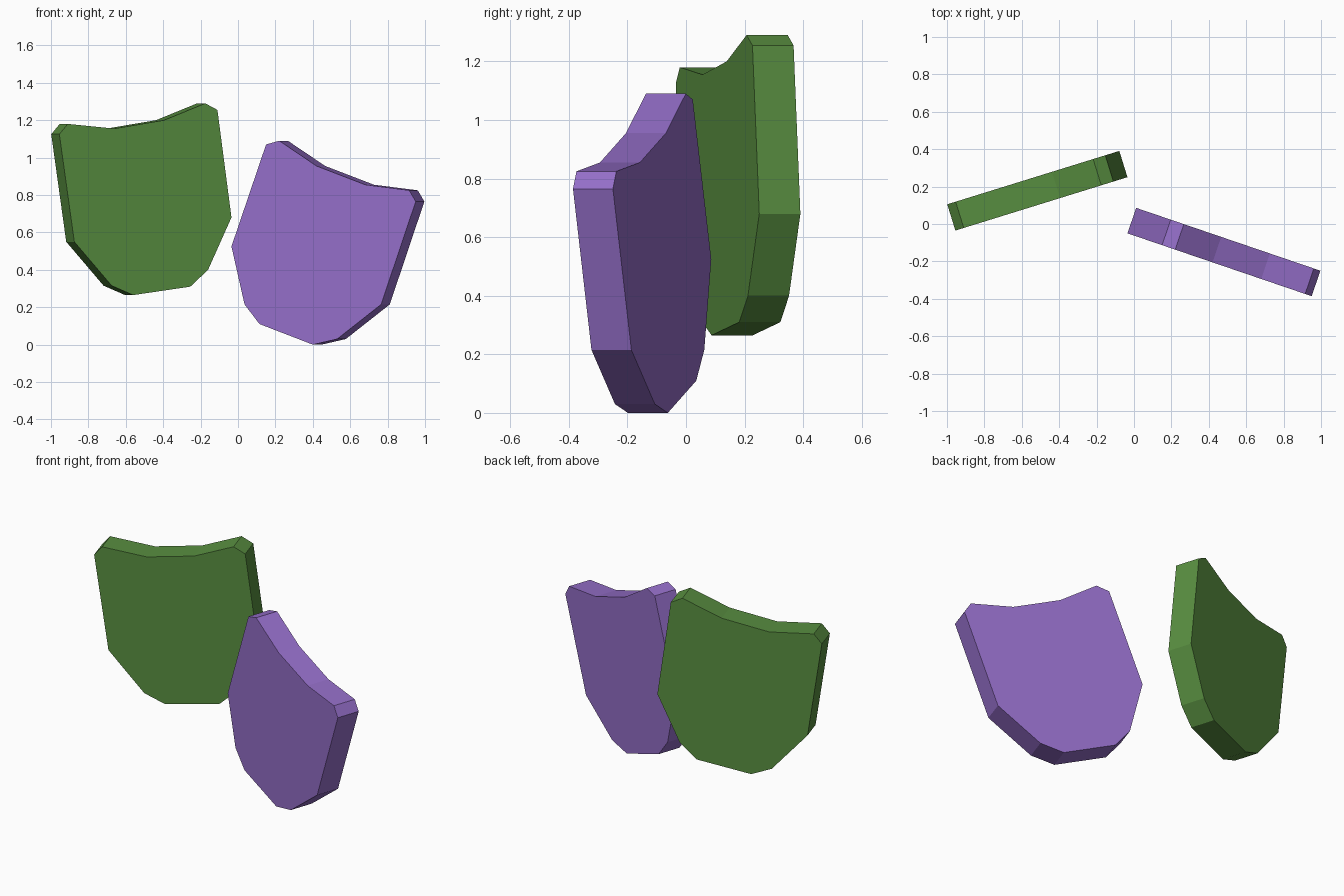
import bpy
import bmesh
from mathutils import Vector

default_cube = bpy.data.objects.get("Cube")
if default_cube:
    bpy.data.objects.remove(default_cube, do_unlink=True)


def make_material(name, rgb):
    mat = bpy.data.materials.new(name)
    mat.use_nodes = True
    mat.diffuse_color = (*rgb, 1)
    mat.node_tree.nodes["Principled BSDF"].inputs["Base Color"].default_value = (*rgb, 1)
    return mat


def make_slab(name, outline, start_y, slope, depth, mat):
    """Extrude an x, z outline, standing on a slanted plan line, by depth."""
    bm = bmesh.new()
    x0 = min(x for x, z in outline)
    verts = [bm.verts.new((x, start_y + (x - x0) * slope, z)) for x, z in outline]
    front = bm.faces.new(verts)
    result = bmesh.ops.extrude_face_region(bm, geom=[front], use_keep_orig=True)
    moved = [g for g in result["geom"] if isinstance(g, bmesh.types.BMVert)]
    offset = Vector((-slope, 1, 0)).normalized() * depth
    bmesh.ops.translate(bm, verts=moved, vec=offset)
    bmesh.ops.recalc_face_normals(bm, faces=bm.faces)
    mesh = bpy.data.meshes.new(name)
    bm.to_mesh(mesh)
    bm.free()
    mesh.materials.append(mat)
    obj = bpy.data.objects.new(name, mesh)
    bpy.context.collection.objects.link(obj)
    return obj


green = make_material("leaf green", (0.098, 0.27, 0.051))
purple = make_material("soft purple", (0.296, 0.156, 0.578))

# Rear shield-shaped slab
green_outline = [
    (-0.955, 1.125), (-0.91, 1.18), (-0.66, 1.155), (-0.395, 1.2),
    (-0.175, 1.29), (-0.11, 1.255), (-0.035, 0.68), (-0.16, 0.4),
    (-0.255, 0.31), (-0.56, 0.265), (-0.675, 0.315), (-0.875, 0.55),
]
make_slab("green_shield_slab", green_outline, -0.035, 0.31, 0.147, green)

# Front shield-shaped slab
purple_outline = [
    (-0.035, 0.525), (0.035, 0.215), (0.115, 0.11), (0.4, 0),
    (0.53, 0.03), (0.765, 0.215), (0.95, 0.765), (0.915, 0.825),
    (0.68, 0.855), (0.42, 0.955), (0.22, 1.09), (0.15, 1.07),
]
make_slab("purple_shield_slab", purple_outline, -0.05, -0.341, 0.144, purple)
